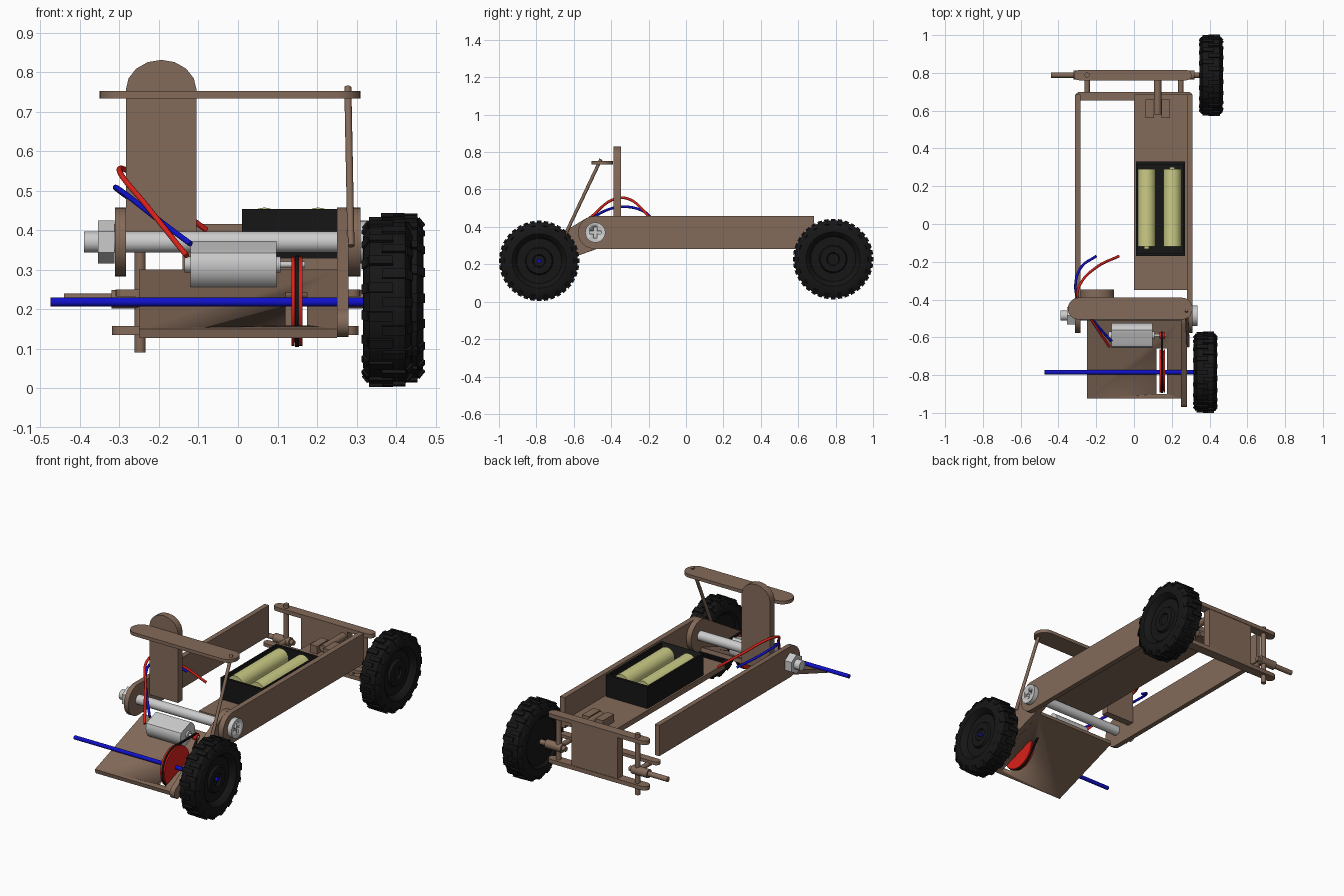
import bpy, bmesh, math
from mathutils import Vector, Matrix

if "Cube" in bpy.data.objects:
    bpy.data.objects.remove(bpy.data.objects["Cube"])


def mat(name, r, g, b):
    m = bpy.data.materials.new(name)
    m.diffuse_color = (r, g, b, 1)
    m.use_nodes = True
    m.node_tree.nodes["Principled BSDF"].inputs["Base Color"].default_value = m.diffuse_color
    return m


WOOD = mat("wood", 0.23, 0.145, 0.1)
BLACK = mat("black", 0.008, 0.008, 0.008)
BLUE = mat("blue", 0.005, 0.005, 0.6)
RED = mat("red", 0.7, 0.015, 0.01)
YELLOW = mat("yellow", 0.6, 0.6, 0.24)


def finish(name, bm, m):
    bmesh.ops.recalc_face_normals(bm, faces=bm.faces[:])
    me = bpy.data.meshes.new(name)
    bm.to_mesh(me)
    bm.free()
    ob = bpy.data.objects.new(name, me)
    bpy.context.collection.objects.link(ob)
    if m:
        me.materials.append(m)
    bpy.ops.object.select_all(action='DESELECT')
    ob.select_set(True)
    bpy.context.view_layer.objects.active = ob
    bpy.ops.object.shade_smooth_by_angle(angle=math.radians(35))
    return ob


def prism(name, pts, axis, lo, hi, m=None):
    """Extrude a 2D outline along x (pts = y,z), y (pts = x,z) or z (pts = x,y)."""
    bm = bmesh.new()
    place = {'x': lambda p, t: (t, *p), 'y': lambda p, t: (p[0], t, p[1]), 'z': lambda p, t: (*p, t)}[axis]
    f = bm.faces.new([bm.verts.new(place(p, lo)) for p in pts])
    new = bmesh.ops.extrude_face_region(bm, geom=[f])['geom']
    d = Vector(place((0, 0), hi - lo))
    bmesh.ops.translate(bm, vec=d, verts=[v for v in new if isinstance(v, bmesh.types.BMVert)])
    return finish(name, bm, m)


def box(name, x0, x1, y0, y1, z0, z1, m=None):
    return prism(name, [(x0, y0), (x1, y0), (x1, y1), (x0, y1)], 'z', z0, z1, m)


def rod(name, a, b, r, m=None, n=24):
    a, b = Vector(a), Vector(b)
    bm = bmesh.new()
    rot = (b - a).to_track_quat('Z', 'Y').to_matrix().to_4x4()
    bmesh.ops.create_cone(bm, cap_ends=True, segments=n, radius1=r, radius2=r, depth=(b - a).length,
                          matrix=Matrix.Translation((a + b) / 2) @ rot)
    return finish(name, bm, m)


def hull(c1, r1, c2, r2, n=16):
    """Outline of two circles joined by their tangents."""
    c1, c2 = Vector(c1), Vector(c2)
    d = c2 - c1
    base = math.atan2(d.y, d.x)
    k = math.acos((r1 - r2) / d.length)
    out = [c2 + r2 * Vector((math.cos(base - k + 2 * k * i / n), math.sin(base - k + 2 * k * i / n))) for i in range(n + 1)]
    s = 2 * math.pi - 2 * k
    out += [c1 + r1 * Vector((math.cos(base + k + s * i / n), math.sin(base + k + s * i / n))) for i in range(n + 1)]
    return [tuple(p) for p in out]


def cut(ob, cutter):
    mod = ob.modifiers.new("cut", 'BOOLEAN')
    mod.operation, mod.object, mod.solver = 'DIFFERENCE', cutter, 'EXACT'
    cutter.hide_render = True
    cutter.hide_set(True)


def wire(name, pts, r, m):
    cu = bpy.data.curves.new(name, 'CURVE')
    cu.dimensions, cu.bevel_depth, cu.bevel_resolution, cu.use_fill_caps = '3D', r, 3, True
    sp = cu.splines.new('BEZIER')
    sp.bezier_points.add(len(pts) - 1)
    for bp, p in zip(sp.bezier_points, pts):
        bp.co = p
        bp.handle_left_type = bp.handle_right_type = 'AUTO'
    cu.materials.append(m)
    bpy.context.collection.objects.link(bpy.data.objects.new(name, cu))


def wheel(name, x, y, z):
    """Lathed tyre and dished hub, with tread blocks around the rim."""
    prof = [(-.05, 0), (-.05, .13), (-.062, .145), (-.06, .185), (-.045, .207), (.045, .207), (.06, .185),
            (.062, .145), (.05, .13), (.032, .12), (.032, .075), (.045, .068), (.045, .035), (.035, .03), (.035, 0)]
    bm = bmesh.new()
    vs = [bm.verts.new((a, 0, r)) for a, r in prof]
    es = [bm.edges.new(e) for e in zip(vs, vs[1:])]
    bmesh.ops.spin(bm, geom=vs + es, cent=(0, 0, 0), axis=(1, 0, 0), angle=2 * math.pi, steps=48)
    bmesh.ops.remove_doubles(bm, verts=bm.verts[:], dist=1e-4)
    for i in range(36):
        side = 1 if i % 2 else -1
        turn = Matrix.Rotation(2 * math.pi * i / 36, 4, 'X')
        for cx, w, r, tilt in ((side * .016, .06, .2085, 0), (side * .053, .022, .193, side * .9)):
            bmesh.ops.create_cube(bm, size=1, matrix=turn @ Matrix.Translation((cx, 0, r))
                                  @ Matrix.Rotation(tilt, 4, 'Y') @ Matrix.Diagonal((w, .024, .013, 1)))
    bmesh.ops.translate(bm, vec=(x, y, z), verts=bm.verts[:])
    finish(name, bm, BLACK)


wheel("front_wheel", .378, -.785, .218)
wheel("rear_wheel", .408, .787, .228)

# Chassis: side beams, floor
PIV = (-.49, .37)
arc = [(PIV[0] + .087 * math.cos(math.radians(90 + 180 * i / 20)), PIV[1] + .087 * math.sin(math.radians(90 + 180 * i / 20))) for i in range(21)]
beam = arc + [(.685, .283), (.685, .457)]
prism("right_beam", beam, 'x', .28, .31, WOOD)
prism("left_beam", beam, 'x', -.312, -.284, WOOD)
box("floor", 0, .28, -.35, .685, .3, .33, WOOD)

# Front axle carrier: sloping plate with pulley slot, side bracket
plate = prism("front_plate", [(-.92, .127), (-.49, .277), (-.495, .3), (-.925, .15)], 'x', -.25, .25, WOOD)
cut(plate, box("slot_cutter", .12, .175, -.9, -.66, 0, .4))
prism("front_bracket", hull(PIV, .088, (-.935, .165), .035), 'x', .25, .28, WOOD)
rod("front_axle", (-.475, -.785, .218), (.425, -.785, .218), .011, BLUE)

# Pivot bolt with cross recess and nut
rod("bolt_shank", (-.39, -.485, .37), (.32, -.485, .37), .027)
head = rod("bolt_head", (.31, -.485, .37), (.336, -.485, .37), .054, n=32)
a, b = .009, .03
cross = [(a, b), (-a, b), (-a, a), (-b, a), (-b, -a), (-a, -a), (-a, -b), (a, -b), (a, -a), (b, -a), (b, a), (a, a)]
cut(head, prism("cross_cutter", [(PIV[0] + .005 + p, PIV[1] + q) for p, q in cross], 'x', .323, .36))
rod("nut", (-.355, -.485, .37), (-.313, -.485, .37), .054, n=6)

# Motor with flattened sides, shaft and pulleys
flat = []
for i in range(32):
    t = 2 * math.pi * i / 32
    u, v = .066 * math.cos(t), max(-.048, min(.048, .066 * math.sin(t)))
    flat.append((-.59 + u * .94 - v * .33, .313 + u * .33 + v * .94))
prism("motor", flat, 'x', -.12, .098)
rod("motor_rear_boss", (-.135, -.59, .313), (-.12, -.59, .313), .02)
rod("motor_front_boss", (.098, -.59, .313), (.108, -.59, .313), .02)
rod("motor_shaft", (.1, -.59, .313), (.17, -.59, .313), .008)
rod("small_pulley", (.135, -.59, .313), (.163, -.59, .313), .017, RED)
for side, x in (("left", .135), ("right", .155)):
    rod(side + "_pulley_disc", (x, -.778, .22), (x + .008, -.778, .22), .113, RED, 48)
rod("pulley_core", (.14, -.778, .22), (.158, -.778, .22), .105, RED, 48)
belt = prism("drive_belt", hull((-.778, .22), .116, (-.59, .313), .022, 24), 'x', .144, .154, BLACK)
cut(belt, prism("belt_cutter", hull((-.778, .22), .106, (-.59, .313), .014, 24), 'x', .1, .2))

# Seat, steering bar and push stick
seat = [(-.284, .36), (-.105, .36)]
seat += [(-.1945 + .0895 * math.cos(math.pi * i / 8), .755 + .076 * math.sin(math.pi * i / 8)) for i in range(9)]
prism("seat_back", seat, 'y', -.388, -.348, WOOD)
prism("steering_bar", hull((-.292, -.448), .058, (.252, -.448), .058), 'z', .733, .752, WOOD)
rod("push_stick", (.278, -.455, .762), (.286, -.645, .36), .009, WOOD, 16)

# Battery box and cells
tray = box("battery_box", .01, .27, -.17, .33, .33, .453, BLACK)
cut(tray, box("box_cutter", .02, .26, -.155, .315, .345, .6))
for side, x, s in (("left", .067, -1), ("right", .203, 1)):
    rod(side + "_battery", (x, -.12, .409), (x, .29, .409), .048, YELLOW, 32)
    y = .29 if s > 0 else -.12
    rod(side + "_battery_terminal", (x, y, .409), (x, y + s * .012, .409), .015, YELLOW, 16)

# Wires from motor to battery side
wire("red_wire", [(-.08, -.17, .4), (-.2, -.23, .49), (-.285, -.32, .553), (-.3, -.38, .55), (-.23, -.5, .46), (-.13, -.65, .335)], .007, RED)
wire("blue_wire", [(-.2, -.17, .43), (-.28, -.23, .485), (-.31, -.33, .508), (-.29, -.41, .495), (-.2, -.53, .425), (-.12, -.62, .365)], .007, BLUE)

# Rear steering: bars, central plank, kingpins, stub axles, tie bar
bar = hull((-.292, .788), .027, (.278, .788), .027, 8)
prism("rear_top_bar", bar, 'z', .392, .415, WOOD)
prism("rear_bottom_bar", bar, 'z', .134, .157, WOOD)
box("rear_plank", -.14, .15, .765, .812, .157, .392, WOOD)
box("rear_mount_left", .06, .105, .56, .66, .33, .375, WOOD)
box("rear_mount_right", .145, .19, .56, .66, .33, .375, WOOD)
rod("rear_mount_peg", (.125, .58, .36), (.125, .77, .36), .02, WOOD)
rod("left_kingpin", (-.248, .788, .09), (-.248, .788, .435), .014, WOOD)
rod("right_kingpin", (.248, .788, .15), (.248, .788, .4), .014, WOOD)
rod("left_stub_axle", (-.44, .788, .225), (-.2, .788, .225), .014, WOOD)
rod("right_stub_axle", (.2, .788, .225), (.41, .788, .225), .014, WOOD)
for side, s in (("left", -1), ("right", 1)):
    rod(side + "_steering_hub", (s * .32, .788, .225), (s * .22, .788, .225), .024, WOOD)
    rod(side + "_steering_arm", (s * .248, .655, .225), (s * .248, .788, .225), .014, WOOD)
prism("tie_bar", hull((-.288, .677), .022, (.288, .677), .022, 8), 'z', .232, .25, WOOD)
